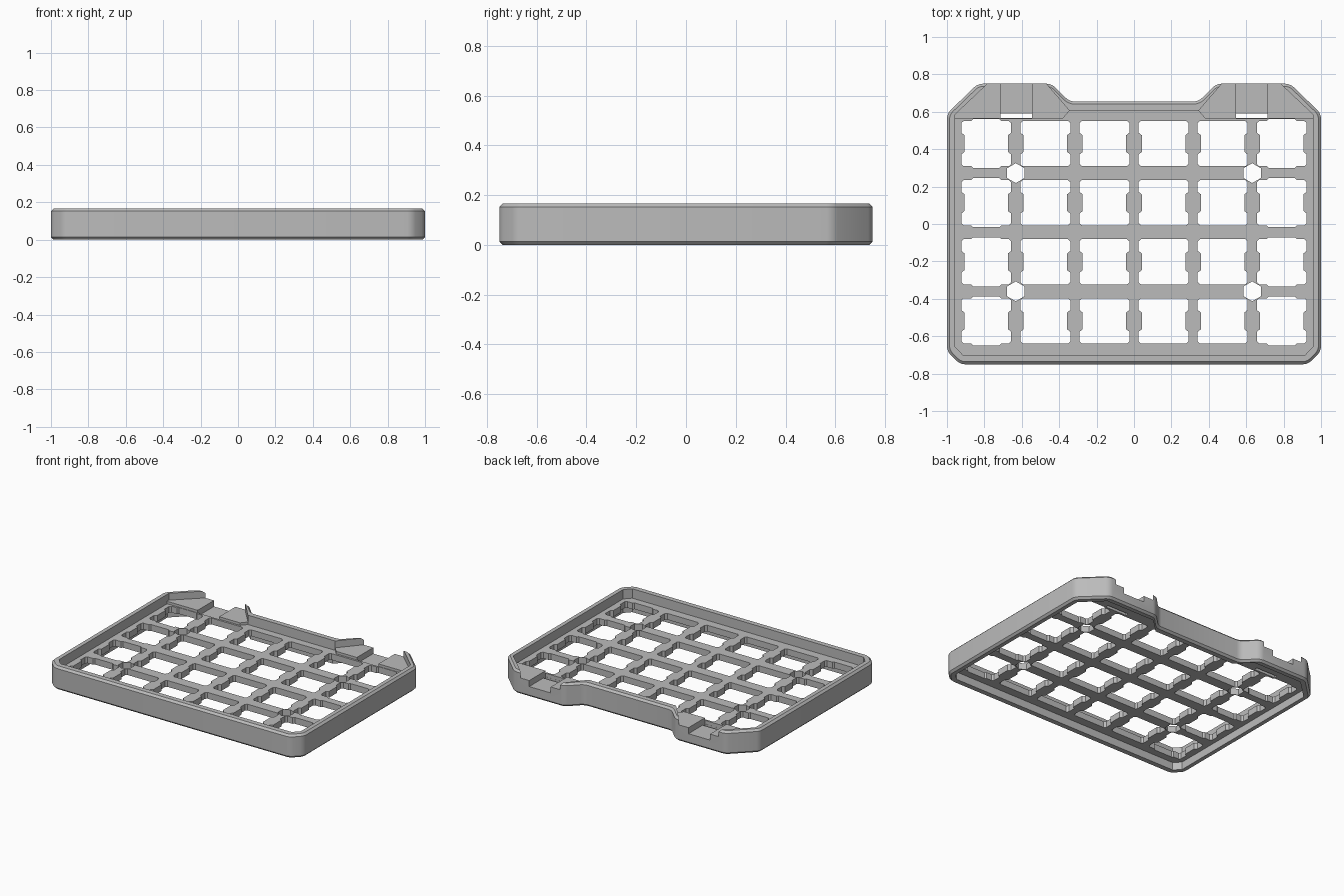
import bpy, bmesh, math

cube = bpy.data.objects.get("Cube")
if cube:
    bpy.data.objects.remove(cube, do_unlink=True)

HEIGHT = 0.167
PLATE_BOTTOM, PLATE_TOP = 0.055, 0.10
LEDGE_TOP, SLOT_FLOOR = 0.118, 0.075
PITCH = 0.316

grey = bpy.data.materials.new("light_grey_plastic")
grey.use_nodes = True
colour = (0.5, 0.5, 0.5, 1)
grey.diffuse_color = colour
grey.node_tree.nodes["Principled BSDF"].inputs["Base Color"].default_value = colour


def mirrored(half):
    """Close a right-hand outline with its mirror image."""
    return half + [(-x, y) for x, y in reversed(half)]


def add_prism(bm, outline, z0, z1):
    bottom = [bm.verts.new((x, y, z0)) for x, y in outline]
    top = [bm.verts.new((x, y, z1)) for x, y in outline]
    bm.faces.new(bottom[::-1])
    bm.faces.new(top)
    n = len(outline)
    for i in range(n):
        j = (i + 1) % n
        bm.faces.new((bottom[i], bottom[j], top[j], top[i]))


def finish(bm, name):
    bmesh.ops.recalc_face_normals(bm, faces=bm.faces)
    mesh = bpy.data.meshes.new(name)
    bm.to_mesh(mesh)
    bm.free()
    mesh.materials.append(grey)
    obj = bpy.data.objects.new(name, mesh)
    bpy.context.collection.objects.link(obj)
    return obj


def cut(target, name, outlines, z0, z1):
    """Subtract upright prisms from the target."""
    bm = bmesh.new()
    for outline in outlines:
        add_prism(bm, outline, z0, z1)
    cutter = finish(bm, name)
    cutter.hide_render = True
    mod = target.modifiers.new(name, 'BOOLEAN')
    mod.operation = 'DIFFERENCE'
    mod.solver = 'EXACT'
    mod.object = cutter
    bpy.context.view_layer.objects.active = target
    bpy.ops.object.modifier_apply(modifier=name)
    bpy.data.objects.remove(cutter, do_unlink=True)


def box(x0, x1, y0, y1):
    return [(x0, y0), (x1, y0), (x1, y1), (x0, y1)]


def switch_hole(cx, cy, relieved):
    """Notched key opening; relieved ones bulge at top and bottom."""
    quarter = [(.1165, .045), (.1335, .058), (.1335, .109), (.121, .121)]
    if relieved:
        quarter += [(.08, .121), (.07, .131)]
    upper = quarter + [(-x, y) for x, y in reversed(quarter)]
    ring = upper + [(x, -y) for x, y in reversed(upper)]
    return [(cx + x, cy + y) for x, y in ring]


# Case body: rounded corners, chamfered top and bottom edges
bm = bmesh.new()
add_prism(bm, mirrored([(.345, .655), (.44, .75), (.835, .75), (1, .59),
                        (1, -.68), (.93, -.75)]), 0, HEIGHT)
upright = [e for e in bm.edges if abs(e.verts[0].co.z - e.verts[1].co.z) > .01]
bmesh.ops.bevel(bm, geom=upright, offset=.025, segments=3, profile=.5,
                affect='EDGES')
rims = [e for e in bm.edges if abs(e.verts[0].co.z - e.verts[1].co.z) < .001]
bmesh.ops.bevel(bm, geom=rims, offset=.014, segments=1, affect='EDGES',
                clamp_overlap=False)
case = finish(bm, "keyboard_case")

# Upper pocket, open at the back of both tabs
front_corner = [(.957, -.655), (.915, -.70)]
lower_half = [(.345, .605), (.38, .565), (.957, .565)] + front_corner
cut(case, "plate_recess", [mirrored(lower_half)], PLATE_TOP, .3)
open_half = [(.345, .605), (.513, .80), (.73, .80), (.957, .585)] + front_corner
cut(case, "upper_pocket", [mirrored(open_half)], LEDGE_TOP, .3)

# Underside pocket
under_half = [(.325, .605), (.43, .705), (.815, .705), (.957, .57)] + front_corner
cut(case, "under_pocket", [mirrored(under_half)], -.1, PLATE_BOTTOM)

# Connector slots with a gap in front of each
sides = (-1, 1)
cut(case, "connector_slots",
    [box(s * .63 - .085, s * .63 + .085, .565, .80) for s in sides], SLOT_FLOOR, .3)
cut(case, "connector_gaps",
    [box(s * .63 - .085, s * .63 + .085, .566, .59) for s in sides], -.1, .3)

# Key openings, six by four
holes = [switch_hole((c - 2.5) * PITCH, .43 - r * PITCH, c in (0, 5))
         for c in range(6) for r in range(4)]
cut(case, "key_openings", holes, -.1, .3)

# Hexagonal standoff holes between the outer columns
hexes = [[(s * .632 + .053 * math.sin(k * math.pi / 3),
           y + .053 * math.cos(k * math.pi / 3)) for k in range(6)]
         for s in sides for y in (.272, -.36)]
cut(case, "standoff_holes", hexes, -.1, .3)

# Smooth corners, crisp edges
bpy.ops.object.select_all(action='DESELECT')
case.select_set(True)
bpy.context.view_layer.objects.active = case
bpy.ops.object.shade_smooth_by_angle(angle=math.radians(25))
